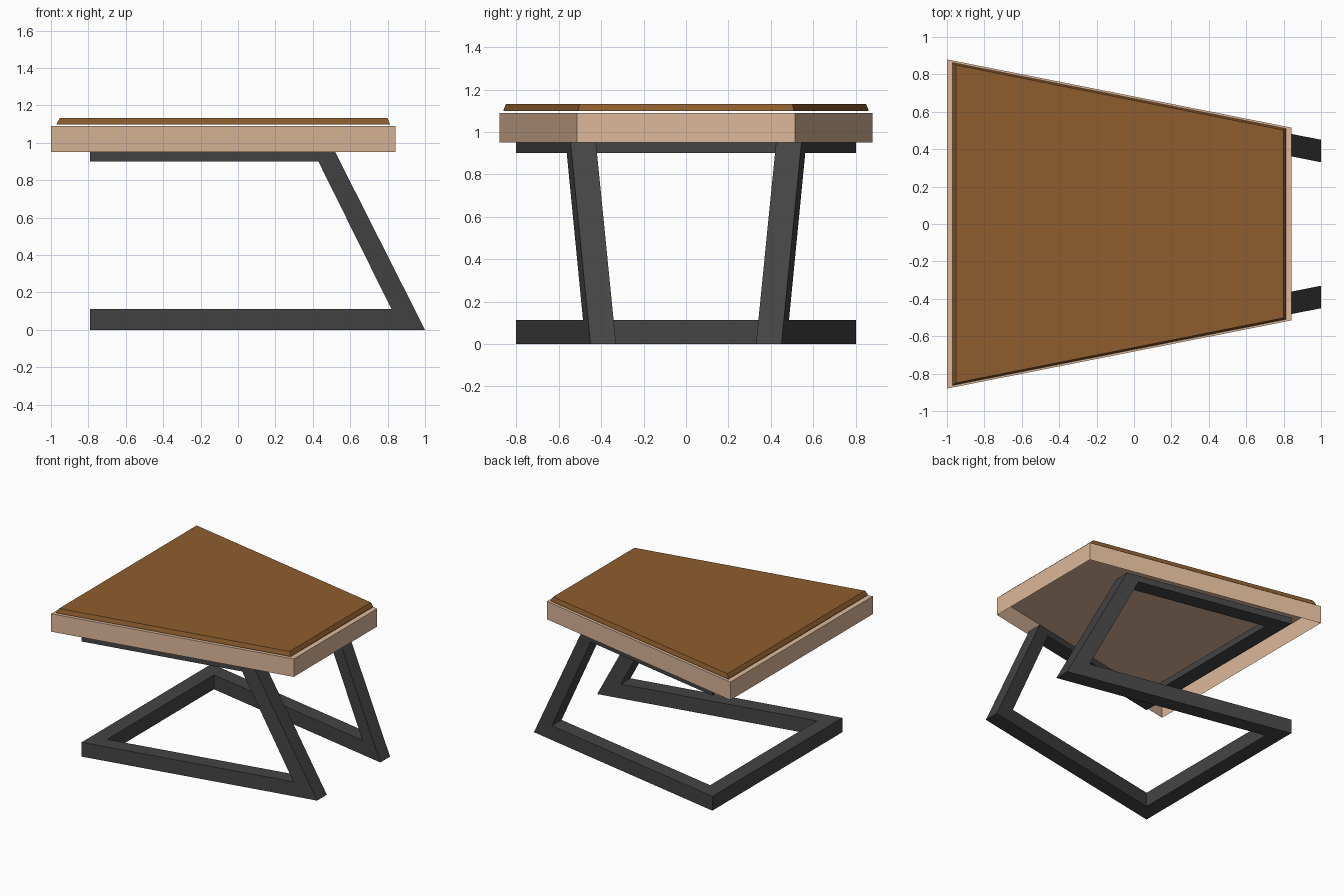
import bpy, bmesh

if "Cube" in bpy.data.objects:
    bpy.data.objects.remove(bpy.data.objects["Cube"])


def material(name, rgb):
    m = bpy.data.materials.new(name)
    m.diffuse_color = (*rgb, 1)
    m.use_nodes = True
    m.node_tree.nodes["Principled BSDF"].inputs["Base Color"].default_value = m.diffuse_color
    return m


wood = material("light wood", (0.72, 0.48, 0.32))
brown = material("brown top", (0.27, 0.11, 0.027))
metal = material("dark metal", (0.058, 0.058, 0.058))


def loft(name, rings, mat, bottom=True):
    """Solid skinned through rings of equal point count, optionally open below."""
    bm = bmesh.new()
    vs = [[bm.verts.new(p) for p in r] for r in rings]
    n = len(rings[0])
    for a, b in zip(vs, vs[1:]):
        for i in range(n):
            j = (i + 1) % n
            bm.faces.new((a[i], a[j], b[j], b[i]))
    base = bm.faces.new(vs[0][::-1])
    bm.faces.new(vs[-1])
    bmesh.ops.recalc_face_normals(bm, faces=bm.faces)
    if not bottom:
        bmesh.ops.delete(bm, geom=[base], context='FACES_ONLY')
    me = bpy.data.meshes.new(name)
    bm.to_mesh(me)
    bm.free()
    me.materials.append(mat)
    ob = bpy.data.objects.new(name, me)
    bpy.context.collection.objects.link(ob)
    return ob


def trapezoid(x0, y0, x1, y1, z):
    return [(x0, -y0, z), (x1, -y1, z), (x1, y1, z), (x0, y0, z)]


# wooden tray, hollow underneath
loft("table_slab", [trapezoid(-1, 0.88, 0.843, 0.515, z) for z in (0.95, 1.09)], wood, bottom=False)

# thin floating panel with chamfered edge
loft("top_panel", [trapezoid(-0.97, 0.863, 0.813, 0.51, 1.098),
                   trapezoid(-0.967, 0.86, 0.81, 0.508, 1.107),
                   trapezoid(-0.953, 0.85, 0.798, 0.502, 1.132)], brown)

# C-shaped side frames, tapering toward the feet
T = 0.12
profile = [(-0.79, 0), (1, 0), (0.52, 0.95), (-0.79, 0.95),
           (-0.79, 0.90), (0.43, 0.90), (0.82, 0.112), (-0.79, 0.112)]


def side_y(x):
    return 0.803 - (x + 0.79) * 0.197


for s, name in ((-1, "front_side_frame"), (1, "back_side_frame")):
    loft(name, [[(x, s * (side_y(x) - d), z) for x, z in profile] for d in (0, T)], metal)

# cross bars joining the side frames
for name, z0, z1 in (("lower_cross_bar", 0, 0.112), ("upper_cross_bar", 0.90, 0.95)):
    loft(name, [trapezoid(-0.79, side_y(-0.79) - T, -0.67, side_y(-0.67) - T, z)
                for z in (z0, z1)], metal)
